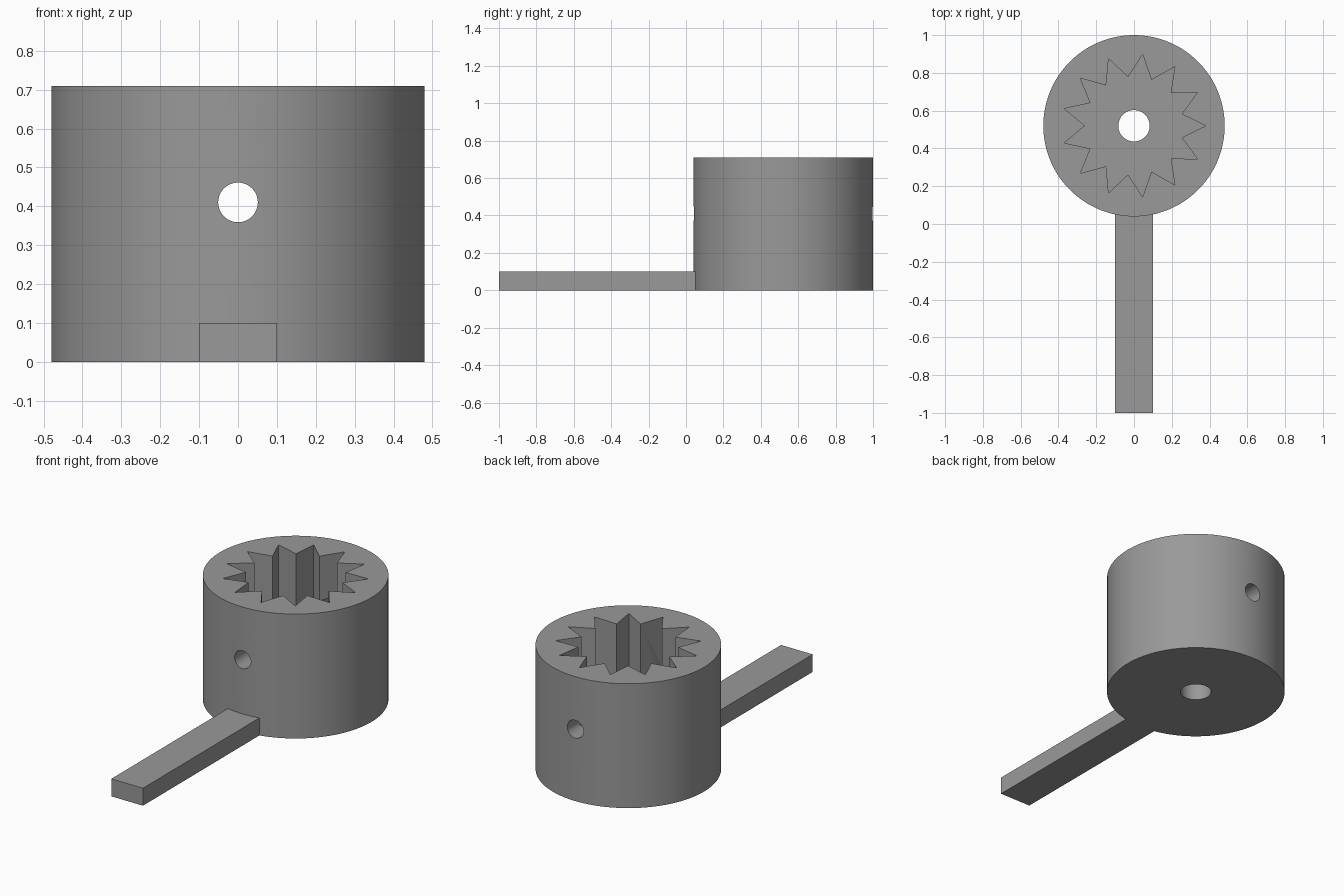
import bpy, bmesh, math
from mathutils import Matrix, Vector

if "Cube" in bpy.data.objects:
    bpy.data.objects.remove(bpy.data.objects["Cube"])

CENTRE_Y, RADIUS, HEIGHT, FLOOR = 0.52, 0.48, 0.71, 0.10

grey = bpy.data.materials.new("plain grey")
grey.diffuse_color = (0.32, 0.32, 0.32, 1)
grey.use_nodes = True
grey.node_tree.nodes["Principled BSDF"].inputs["Base Color"].default_value = grey.diffuse_color


def prism(name, outline, z0, z1, matrix=Matrix()):
    """Extrude a closed xy outline from z0 to z1."""
    bm = bmesh.new()
    base = bm.faces.new([bm.verts.new((x, y, z0)) for x, y in outline])
    top = bmesh.ops.extrude_face_region(bm, geom=[base])["geom"]
    bmesh.ops.translate(bm, vec=Vector((0, 0, z1 - z0)),
                        verts=[v for v in top if isinstance(v, bmesh.types.BMVert)])
    bmesh.ops.recalc_face_normals(bm, faces=bm.faces)
    bm.transform(matrix)
    mesh = bpy.data.meshes.new(name)
    bm.to_mesh(mesh)
    bm.free()
    mesh.materials.append(grey)
    obj = bpy.data.objects.new(name, mesh)
    bpy.context.collection.objects.link(obj)
    return obj


def ring(n, *radii):
    """Closed outline of n points whose radius cycles through radii."""
    return [(radii[i % len(radii)] * math.cos(math.tau * i / n),
             radii[i % len(radii)] * math.sin(math.tau * i / n)) for i in range(n)]


def boolean(target, tool, operation):
    mod = target.modifiers.new(tool.name, "BOOLEAN")
    mod.object, mod.operation, mod.solver = tool, operation, "EXACT"
    bpy.context.view_layer.objects.active = target
    bpy.ops.object.modifier_apply(modifier=mod.name)
    bpy.data.objects.remove(tool)


at_hub = Matrix.Translation((0, CENTRE_Y, 0))

# round hub with a flat lever arm joined at its foot
wrench = prism("socket_with_handle", ring(128, RADIUS), 0, HEIGHT, at_hub)
handle = prism("handle", [(-0.1, -1), (0.1, -1), (0.1, 0.1), (-0.1, 0.1)], 0, 0.10)
boolean(wrench, handle, "UNION")

# thirteen-point star socket, open at the top
boolean(wrench, prism("star_socket", ring(26, 0.38, 0.26), FLOOR, HEIGHT + 0.1, at_hub), "DIFFERENCE")

# centre hole through the floor
boolean(wrench, prism("floor_hole", ring(48, 0.083), -0.1, FLOOR + 0.1, at_hub), "DIFFERENCE")

# cross hole through the front and back walls
across = Matrix.Translation((0, CENTRE_Y, 0.41)) @ Matrix.Rotation(math.pi / 2, 4, "X")
boolean(wrench, prism("cross_hole", ring(48, 0.051), -0.7, 0.7, across), "DIFFERENCE")

# smooth curved walls, crisp edges
bpy.ops.object.select_all(action="DESELECT")
wrench.select_set(True)
bpy.context.view_layer.objects.active = wrench
bpy.ops.object.shade_smooth_by_angle(angle=math.radians(25))
